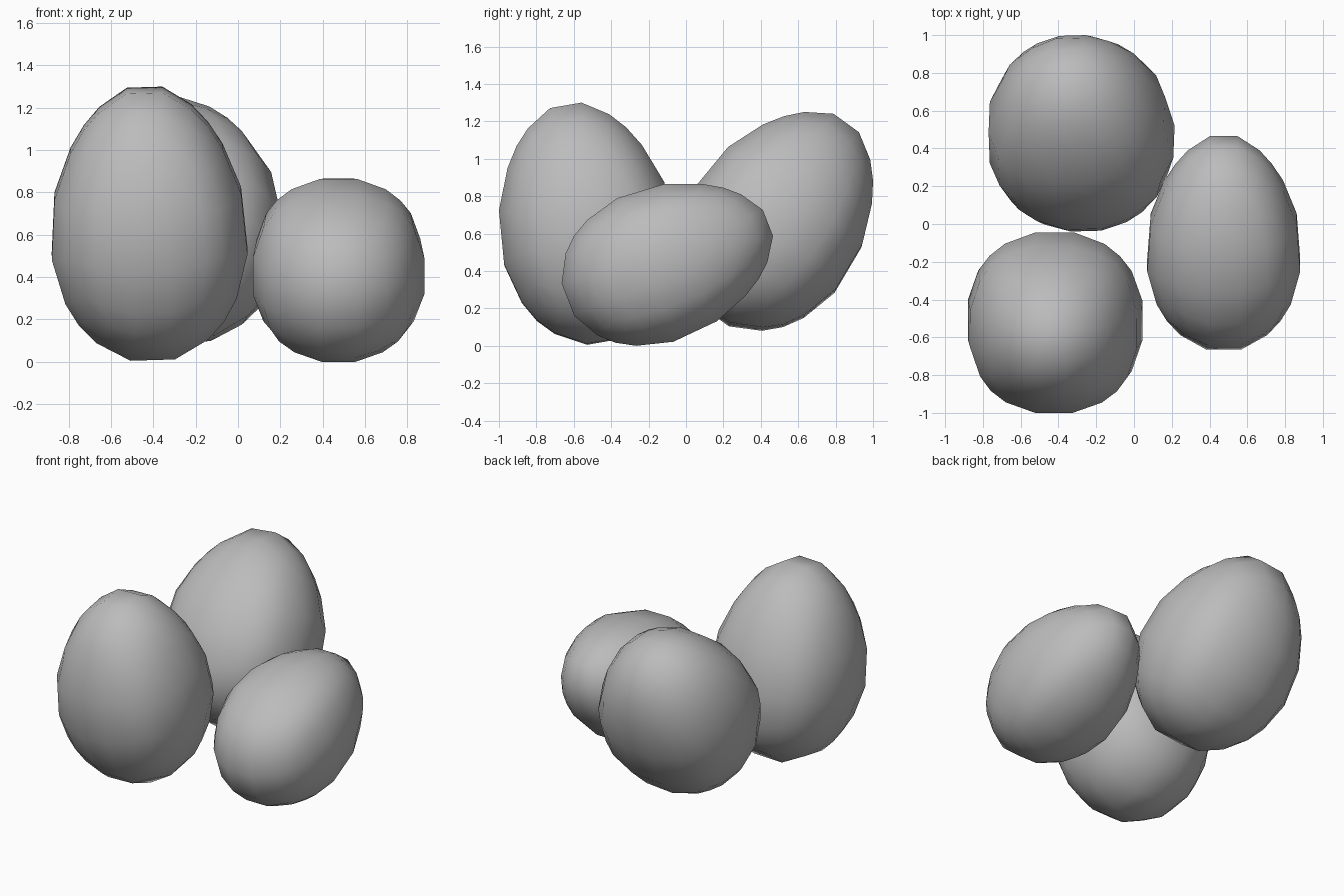
import bpy
import bmesh
from mathutils import Vector

cube = bpy.data.objects.get("Cube")
if cube:
    bpy.data.objects.remove(cube, do_unlink=True)

# One plain grey for all the eggs
grey = bpy.data.materials.new("shell_grey")
grey.use_nodes = True
grey.diffuse_color = (0.5, 0.5, 0.5, 1)
grey.node_tree.nodes["Principled BSDF"].inputs["Base Color"].default_value = (0.5, 0.5, 0.5, 1)


def make_egg(name, axis, length, width, low, high):
    """Rounded cube drawn into an egg, leaned along axis, seated in its bounds."""
    bm = bmesh.new()
    bmesh.ops.create_cube(bm, size=2)
    bmesh.ops.subdivide_edges(bm, edges=bm.edges[:], cuts=4, use_grid_fill=True)
    lean = Vector((0, 0, 1)).rotation_difference(Vector(axis).normalized())
    for v in bm.verts:
        # spread the grid evenly over the ball
        p = Vector([c * (1.27 - 0.27 * c * c) for c in v.co])
        p = v.co.lerp(p, 0.5).normalized()
        # slightly squared girth, narrower towards the tip
        square = 1 + 0.12 * (p.x * p.y) ** 2
        girth = width / 2 * square * (1 - 0.11 * p.z - 0.08 * p.z ** 2)
        v.co = lean @ Vector((p.x * girth, p.y * girth, p.z * length / 2))
    # fit to the resting place
    for i in range(3):
        values = [v.co[i] for v in bm.verts]
        start, span = min(values), max(values) - min(values)
        for v in bm.verts:
            v.co[i] = low[i] + (v.co[i] - start) * (high[i] - low[i]) / span
    for f in bm.faces:
        f.smooth = True
    mesh = bpy.data.meshes.new(name)
    bm.to_mesh(mesh)
    bm.free()
    mesh.materials.append(grey)
    obj = bpy.data.objects.new(name, mesh)
    bpy.context.collection.objects.link(obj)
    return obj


# Upright egg at the front right
make_egg("upright_egg", (-0.03, -0.17, 0.98), 1.31, 0.94,
         (-0.88, -1.0, 0.005), (0.045, -0.045, 1.30))
# Egg leaning backwards
make_egg("leaning_egg", (-0.1, 0.58, 0.81), 1.3, 0.96,
         (-0.77, -0.04, 0.08), (0.215, 1.0, 1.25))
# Small egg lying on its side
make_egg("lying_egg", (0.0, 0.93, 0.36), 1.16, 0.82,
         (0.07, -0.665, 0.0), (0.88, 0.465, 0.865))
